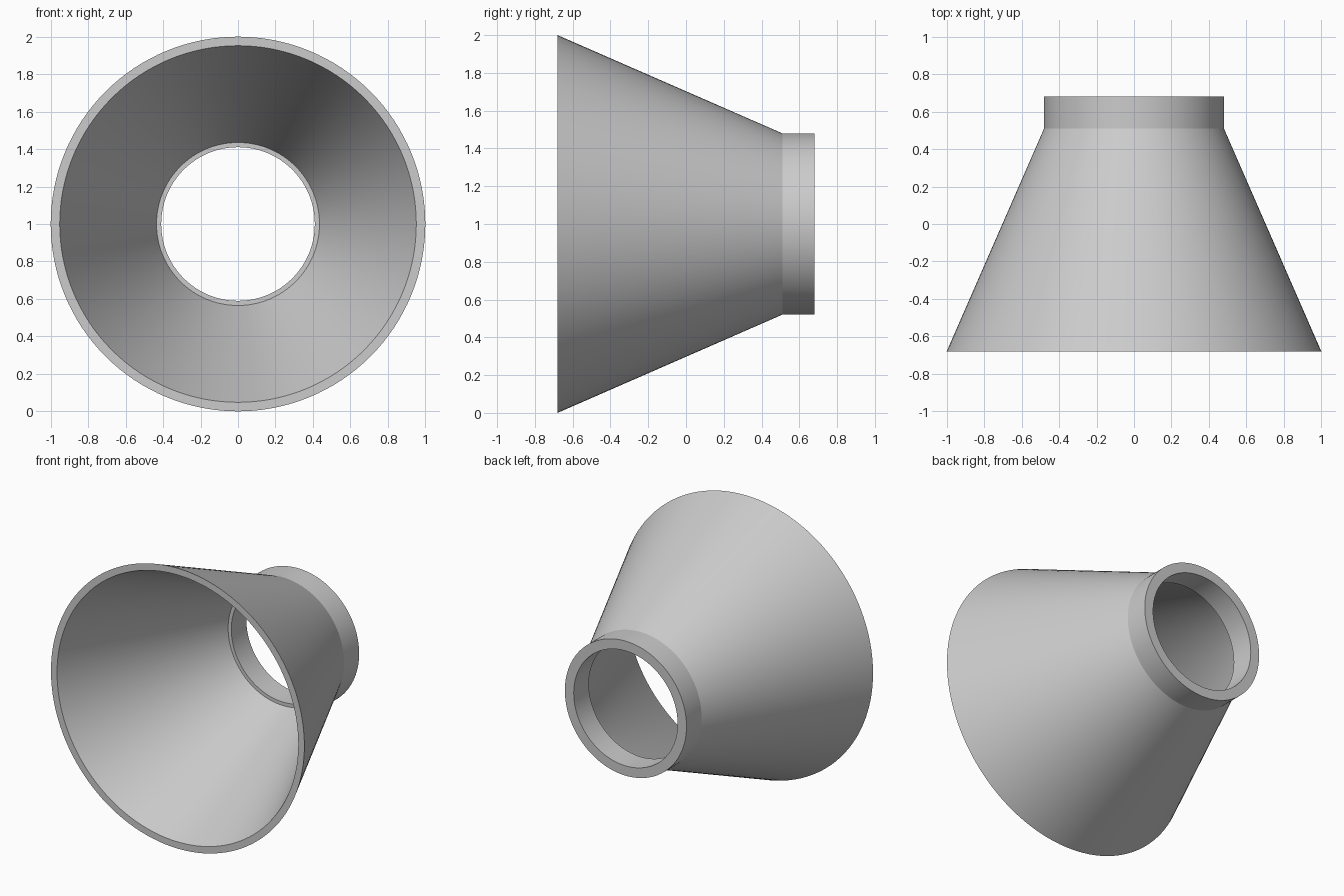
import bpy, bmesh, math
from mathutils import Matrix, Vector

cube = bpy.data.objects.get("Cube")
if cube:
    bpy.data.objects.remove(cube, do_unlink=True)

# Material
grey = bpy.data.materials.new("light_grey")
grey.use_nodes = True
colour = (0.6, 0.6, 0.6, 1)
grey.diffuse_color = colour
grey.node_tree.nodes["Principled BSDF"].inputs["Base Color"].default_value = colour

SIDES = 128
CENTRE_Z = 1.0


def lathe(name, profile):
    """Spin a closed (y, radius) profile around the horizontal y axis."""
    bm = bmesh.new()
    rings = []
    for y, r in profile:
        rings.append([bm.verts.new((r * math.cos(a), y, CENTRE_Z + r * math.sin(a)))
                      for a in (2 * math.pi * i / SIDES for i in range(SIDES))])
    for ring, following in zip(rings, rings[1:] + rings[:1]):
        for i in range(SIDES):
            j = (i + 1) % SIDES
            bm.faces.new((ring[i], ring[j], following[j], following[i]))
    bmesh.ops.recalc_face_normals(bm, faces=bm.faces)
    mesh = bpy.data.meshes.new(name)
    bm.to_mesh(mesh)
    bm.free()
    mesh.materials.append(grey)
    obj = bpy.data.objects.new(name, mesh)
    bpy.context.collection.objects.link(obj)
    bpy.ops.object.select_all(action="DESELECT")
    obj.select_set(True)
    bpy.context.view_layer.objects.active = obj
    bpy.ops.object.shade_smooth_by_angle(angle=math.radians(20))
    return obj


# Hollow cone with a short collar, and a small step inside where they meet
lathe("funnel_with_collar", [
    (-0.68, 1.0), (0.51, 0.48), (0.68, 0.48),   # outside
    (0.68, 0.41), (0.51, 0.41),                 # collar bore
    (0.51, 0.435), (-0.68, 0.952),              # step and inner cone
])
